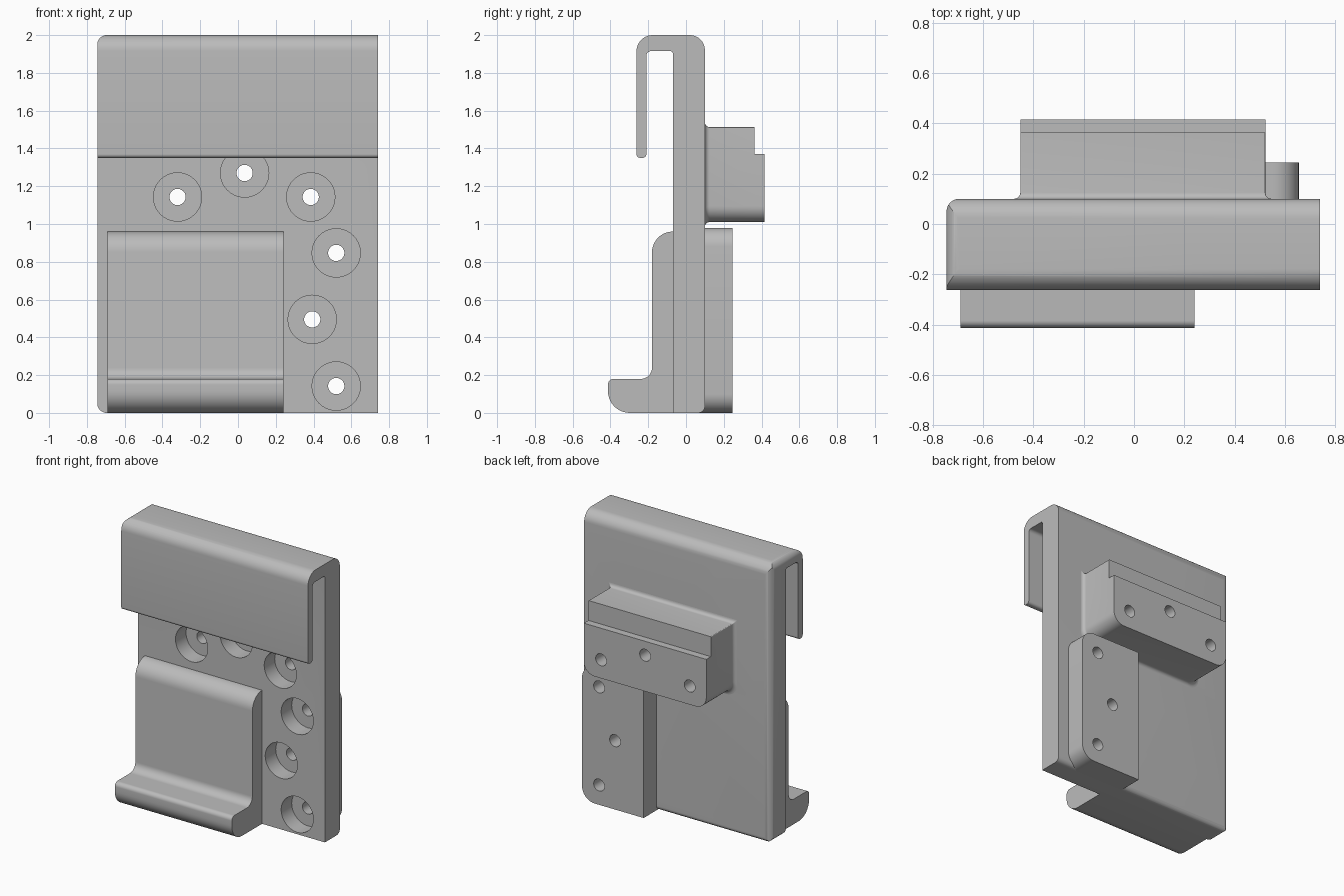
import bpy, bmesh, math
from mathutils import Vector

cube = bpy.data.objects.get("Cube")
if cube:
    bpy.data.objects.remove(cube, do_unlink=True)

grey = bpy.data.materials.new("plain grey")
grey.use_nodes = True
colour = (0.5, 0.5, 0.5, 1)
grey.diffuse_color = colour
grey.node_tree.nodes["Principled BSDF"].inputs["Base Color"].default_value = colour


def rounded(corners, steps=10):
    """Outline from right-angled corners (u, v, radius)."""
    out = []
    for i, (u, v, r) in enumerate(corners):
        p = Vector((u, v))
        if r == 0:
            out.append(p)
            continue
        a = (Vector(corners[i - 1][:2]) - p).normalized() * r
        b = (Vector(corners[(i + 1) % len(corners)][:2]) - p).normalized() * r
        for k in range(steps + 1):
            t = math.pi / 2 * k / steps
            out.append(p + a * (1 - math.sin(t)) + b * (1 - math.cos(t)))
    return out


def rectangle(u0, u1, v0, v1, r=(0, 0, 0, 0)):
    """Radii order: low-low, high-low, high-high, low-high."""
    return rounded([(u0, v0, r[0]), (u1, v0, r[1]), (u1, v1, r[2]), (u0, v1, r[3])])


def circle(u, v, r, n=40):
    return [Vector((u + r * math.cos(2 * math.pi * k / n),
                    v + r * math.sin(2 * math.pi * k / n))) for k in range(n)]


def loft(name, axis, sections):
    """Skin outlines placed at positions along an axis, with capped ends."""
    bm = bmesh.new()
    rings = []
    for pos, outline in sections:
        ring = []
        for p in outline:
            co = [p.x, p.y]
            co.insert(axis, pos)
            ring.append(bm.verts.new(co))
        rings.append(ring)
    for lo, hi in zip(rings, rings[1:]):
        for i in range(len(lo)):
            bm.faces.new((lo[i - 1], lo[i], hi[i], hi[i - 1]))
    bm.faces.new(rings[0])
    bm.faces.new(rings[-1])
    bmesh.ops.recalc_face_normals(bm, faces=bm.faces)
    mesh = bpy.data.meshes.new(name)
    bm.to_mesh(mesh)
    bm.free()
    mesh.materials.append(grey)
    ob = bpy.data.objects.new(name, mesh)
    bpy.context.collection.objects.link(ob)
    return ob


def prism(name, axis, lo, hi, outline):
    return loft(name, axis, [(lo, outline), (hi, outline)])


def select(ob):
    bpy.ops.object.select_all(action='DESELECT')
    ob.select_set(True)
    bpy.context.view_layer.objects.active = ob


def boolean(ob, tool, operation, keep=False):
    mod = ob.modifiers.new("cut", 'BOOLEAN')
    mod.operation, mod.solver, mod.object = operation, 'EXACT', tool
    select(ob)
    bpy.ops.object.modifier_apply(modifier=mod.name)
    if not keep:
        bpy.data.objects.remove(tool, do_unlink=True)


# Hooked back plate: side profile trimmed by front and top outlines
LEFT, RIGHT = -0.745, 0.74
plate = prism("hooked_plate", 0, LEFT, RIGHT, rounded([
    (-0.07, 0, 0), (0.10, 0, 0.035), (0.10, 2, 0.08), (-0.262, 2, 0.085),
    (-0.262, 1.35, 0.02), (-0.21, 1.35, 0.02), (-0.21, 1.915, 0.025),
    (-0.07, 1.915, 0.012)]))
boolean(plate, prism("front_trim", 1, -1, 1,
        rectangle(LEFT, 1, 0, 2, (0.05, 0, 0, 0.05))), 'INTERSECT')
boolean(plate, prism("top_trim", 2, -1, 3,
        rectangle(LEFT, 1, -1, 0.10, (0, 0, 0, 0.05))), 'INTERSECT')

# Front pad with a lip at the bottom
pad = prism("front_pad_with_lip", 0, -0.69, 0.24, rounded([
    (-0.05, 0, 0), (-0.413, 0, 0.115), (-0.413, 0.18, 0.03),
    (-0.18, 0.18, 0.06), (-0.18, 0.96, 0.11), (-0.05, 0.96, 0)]))

# Upper rear block with a flared foot and a step along its top
def block_outline(e):
    return rectangle(-0.452 - e, 0.522 + e, 1.01 - e, 1.513 + e, (0.085, 0.085, 0.005, 0.005))

FOOT = 0.025
sections = [(0.07, block_outline(FOOT))]
for k in range(7):
    t = math.pi / 2 * k / 6
    sections.append((0.10 + FOOT * (1 - math.cos(t)), block_outline(FOOT * (1 - math.sin(t)))))
sections.append((0.415, block_outline(0)))
upper = loft("upper_rear_block", 1, sections)
boolean(upper, prism("step_cutter", 0, -1, 1, rectangle(0.363, 0.6, 1.37, 1.7)), 'DIFFERENCE')

# Lower rear block
lower = prism("lower_rear_block", 1, 0.06, 0.245,
              rectangle(0.165, 0.655, 0, 0.98, (0, 0.1, 0.1, 0)))

# Counterbored screw holes through plate and rear blocks
upper_holes = [(-0.32, 1.143), (0.035, 1.27), (0.385, 1.143)]
lower_holes = [(0.52, 0.847), (0.393, 0.495), (0.52, 0.142)]
for block, holes in ((upper, upper_holes), (lower, lower_holes)):
    for x, z in holes:
        wide, narrow = circle(x, z, 0.128), circle(x, z, 0.043)
        bore = loft("hole_cutter", 1, [(-0.12, wide), (0.05, wide), (0.05, narrow), (0.6, narrow)])
        boolean(plate, bore, 'DIFFERENCE', keep=True)
        boolean(block, bore, 'DIFFERENCE')

for ob in (plate, pad, upper, lower):
    select(ob)
    bpy.ops.object.shade_smooth_by_angle(angle=math.radians(30))
